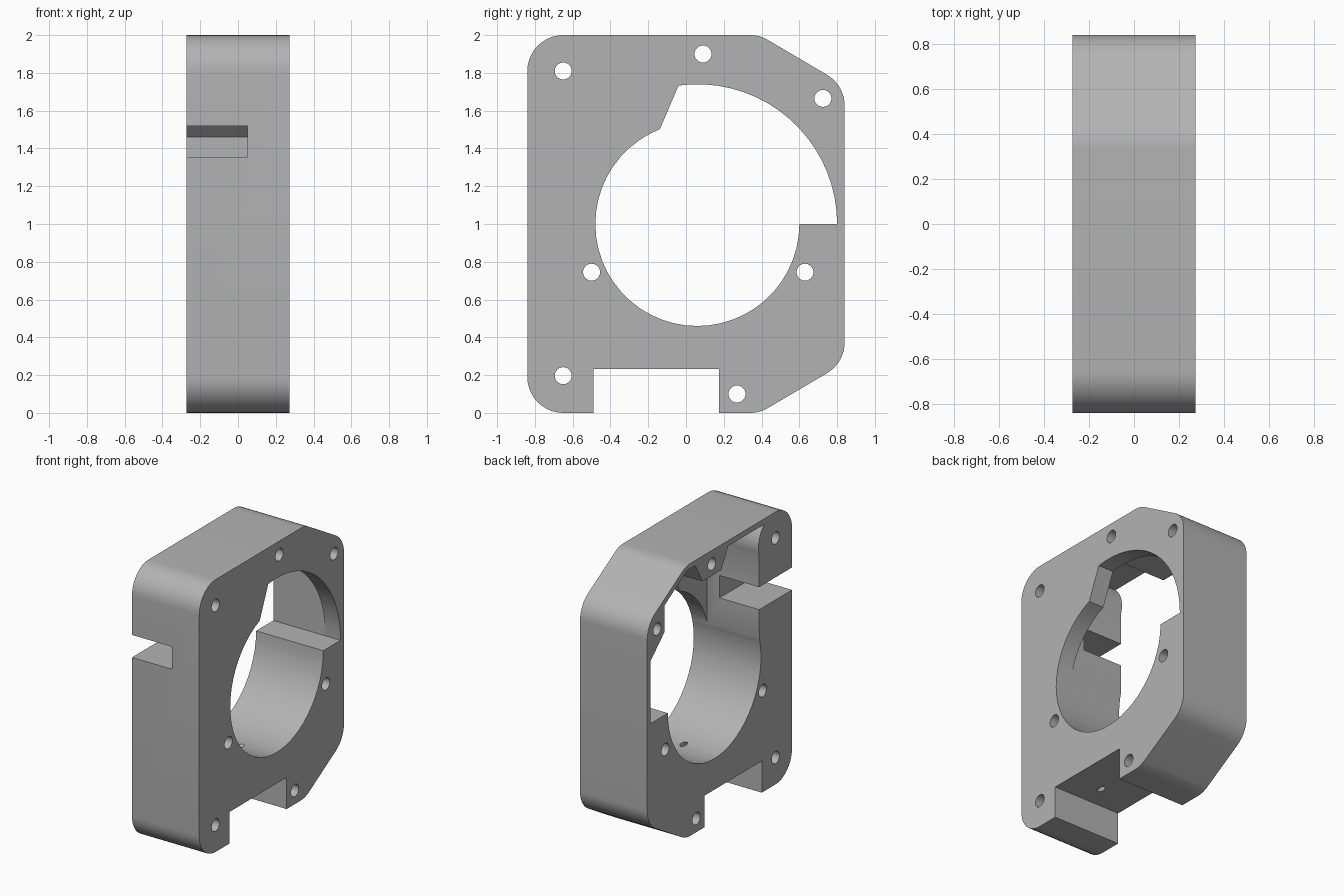
import bpy
import bmesh
from math import atan2, cos, sin, tan, radians, degrees
from mathutils import Vector

cube = bpy.data.objects.get("Cube")
if cube:
    bpy.data.objects.remove(cube)

HALF = 0.273          # half thickness along x
BORE = (0.06, 1.0)    # bore centre in (y, z)

grey = bpy.data.materials.new("light grey")
grey.use_nodes = True
colour = (0.45, 0.45, 0.45, 1)
grey.diffuse_color = colour
grey.node_tree.nodes["Principled BSDF"].inputs["Base Color"].default_value = colour


def arc(centre, r, a0, a1, n):
    """Points on an arc in (y, z), angles in degrees."""
    steps = [radians(a0 + (a1 - a0) * i / n) for i in range(n + 1)]
    return [(centre[0] + r * cos(a), centre[1] + r * sin(a)) for a in steps]


def rounded(corners, r, n=10):
    """Round every corner of a convex polygon with radius r."""
    out = []
    for i, c in enumerate(corners):
        p = Vector(c)
        d0 = (Vector(corners[i - 1]) - p).normalized()
        d1 = (Vector(corners[(i + 1) % len(corners)]) - p).normalized()
        half = d0.angle(d1) / 2
        centre = p + (d0 + d1).normalized() * (r / sin(half))
        t0 = p + d0 * (r / tan(half)) - centre
        t1 = p + d1 * (r / tan(half)) - centre
        a0 = degrees(atan2(t0.y, t0.x))
        sweep = (degrees(atan2(t1.y, t1.x)) - a0 + 180) % 360 - 180
        out += arc(centre, r, a0, a0 + sweep, n)
    return out


def prism(name, outline, x0, x1):
    """Extrude a (y, z) outline along x."""
    bm = bmesh.new()
    face = bm.faces.new([bm.verts.new((x0, y, z)) for y, z in outline])
    grown = bmesh.ops.extrude_face_region(bm, geom=[face])["geom"]
    moved = [v for v in grown if isinstance(v, bmesh.types.BMVert)]
    bmesh.ops.translate(bm, verts=moved, vec=(x1 - x0, 0, 0))
    bmesh.ops.recalc_face_normals(bm, faces=bm.faces)
    mesh = bpy.data.meshes.new(name)
    bm.to_mesh(mesh)
    bm.free()
    mesh.materials.append(grey)
    obj = bpy.data.objects.new(name, mesh)
    bpy.context.collection.objects.link(obj)
    return obj


def cut(body, cutter):
    """Subtract a cutter for good and remove it."""
    cutter.hide_render = True
    mod = body.modifiers.new("cut", 'BOOLEAN')
    mod.operation = 'DIFFERENCE'
    mod.solver = 'EXACT'
    mod.object = cutter
    bpy.context.view_layer.objects.active = body
    bpy.ops.object.modifier_apply(modifier=mod.name)
    bpy.data.objects.remove(cutter)


# Housing block: rounded corners, chamfered towards the back
body = prism("housing_block", rounded([
    (-0.84, 0), (0.39, 0), (0.84, 0.265), (0.84, 1.735), (0.39, 2), (-0.84, 2)],
    0.19), -HALF, HALF)

# Main bore with a wider upper sector
bore = arc(BORE, 0.74, 0, 97.7, 18) + arc(BORE, 0.54, 111.5, 360, 36)
cut(body, prism("bore_cutter", bore, -1, 1))

# Deep pocket, leaving a thin rim and bosses around the screw holes
pocket = [(0.8, 1.0), (0.8, 1.46), (0.64, 1.61), (0.64, 1.805), (0.38, 1.96),
          (0.28, 1.96), (0.2, 1.815), (-0.02, 1.815), (-0.1, 1.96)]
pocket += arc((-0.65, 1.81), 0.2, 48, -18, 8)
pocket += [(-0.46, 1.1), (-0.3, 1.0)]
cut(body, prism("pocket_cutter", pocket, -1, 0.15))

# Cable slot through the front wall
slot = [(-1, 1.355), (-0.4, 1.355), (-0.4, 1.52), (-1, 1.52)]
cut(body, prism("slot_cutter", slot, -1, 0.05))

# Notch in the underside
notch = [(-0.49, -1), (0.175, -1), (0.175, 0.232), (-0.49, 0.232)]
cut(body, prism("notch_cutter", notch, -1, 1))

# Screw holes
for spot in [(-0.65, 1.81), (0.09, 1.9), (0.725, 1.665), (-0.5, 0.745),
             (0.63, 0.745), (-0.65, 0.197), (0.27, 0.1)]:
    cut(body, prism("hole_cutter", arc(spot, 0.045, 0, 345, 23), -1, 1))

# Slanted wire hole from the notch up into the bore
start, end = Vector((0.02, -0.32, 0.232)), Vector((0.02, 0.0, 0.465))
along = (end - start).normalized()
bpy.ops.mesh.primitive_cylinder_add(
    vertices=16, radius=0.022, depth=0.6, location=(start + end) / 2,
    rotation=along.to_track_quat('Z', 'Y').to_euler())
cut(body, bpy.context.object)

# Smooth curved walls, crisp edges
bpy.ops.object.select_all(action='DESELECT')
body.select_set(True)
bpy.context.view_layer.objects.active = body
bpy.ops.object.shade_smooth_by_angle(angle=radians(20))
